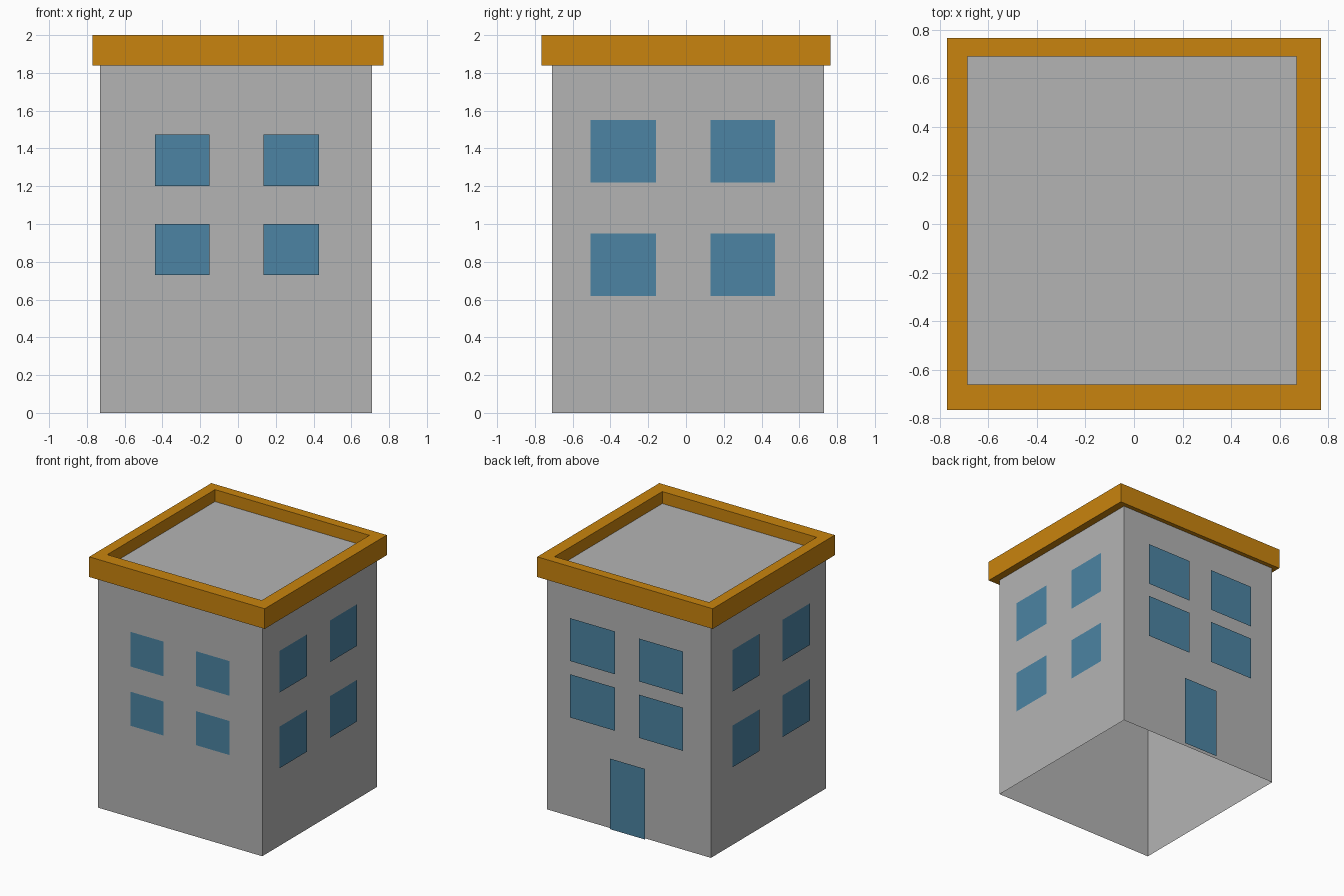
import bpy
from mathutils import Vector

if "Cube" in bpy.data.objects:
    bpy.data.objects.remove(bpy.data.objects["Cube"])


def material(name, rgb):
    m = bpy.data.materials.new(name)
    m.diffuse_color = (*rgb, 1.0)
    m.use_nodes = True
    m.node_tree.nodes["Principled BSDF"].inputs["Base Color"].default_value = m.diffuse_color
    return m


GREY = material("wall grey", (0.456, 0.456, 0.456))
BLUE = material("window blue", (0.072, 0.231, 0.366))
ORANGE = material("trim orange", (0.584, 0.231, 0.0044))


def make(name, verts, faces, mat):
    mesh = bpy.data.meshes.new(name)
    mesh.from_pydata(verts, [], faces)
    mesh.materials.append(mat)
    obj = bpy.data.objects.new(name, mesh)
    bpy.context.collection.objects.link(obj)
    return obj


def rect(x0, x1, y0, y1, z):
    return [(x0, y0, z), (x1, y0, z), (x1, y1, z), (x0, y1, z)]


def bands(loops):
    """Quads joining consecutive four-point loops."""
    return [(4 * a + i, 4 * a + (i + 1) % 4, 4 * b + (i + 1) % 4, 4 * b + i)
            for a, b in loops for i in range(4)]


X0, X1, Y0, Y1 = -0.73, 0.71, -0.71, 0.73
ROOF = 1.905

# Body: walls and flat roof, open underneath
make("building_walls", rect(X0, X1, Y0, Y1, 0) + rect(X0, X1, Y0, Y1, ROOF),
     bands([(0, 1)]) + [(4, 5, 6, 7)], GREY)

# Parapet: square ring around the roof edge
outer, inner = (-0.77, 0.77, -0.765, 0.765), (-0.685, 0.67, -0.66, 0.69)
make("roof_parapet",
     rect(*outer, 1.84) + rect(*outer, 2.0) + rect(*inner, 2.0) + rect(*inner, 1.84),
     bands([(0, 1), (1, 2), (2, 3), (3, 0)]), ORANGE)


def pane(name, origin, across, a0, a1, z0, z1):
    """Flat panel on a wall; 'across' runs to the right seen from outside."""
    o, d, up = Vector(origin), Vector(across), Vector((0, 0, 1))
    verts = [o + d * a + up * z for a, z in ((a0, z0), (a1, z0), (a1, z1), (a0, z1))]
    make(name, verts, [(0, 1, 2, 3)], BLUE)


# Windows: two by two on every wall (origin, direction, columns, rows)
side_rows = ((0.62, 0.95), (1.22, 1.55))
walls = {
    "front": ((0, Y0 - 0.008, 0), (1, 0, 0),
              ((-0.44, -0.15), (0.135, 0.43)), ((0.73, 1.0), (1.2, 1.475))),
    "right": ((X1 + 0.006, 0, 0), (0, 1, 0),
              ((-0.505, -0.16), (0.13, 0.47)), side_rows),
    "left": ((X0 - 0.006, 0, 0), (0, -1, 0),
             ((-0.47, -0.13), (0.16, 0.505)), side_rows),
    "back": ((0, Y1 + 0.025, 0), (-1, 0, 0),
             ((-0.488, -0.093), (0.115, 0.504)), ((0.797, 1.14), (1.245, 1.585))),
}
for side, (origin, across, cols, rows) in walls.items():
    for a0, a1 in cols:
        for z0, z1 in rows:
            pane(side + "_window", origin, across, a0, a1, z0, z1)

# Door on the back wall
pane("back_door", walls["back"][0], walls["back"][1], -0.14, 0.17, 0.005, 0.565)
